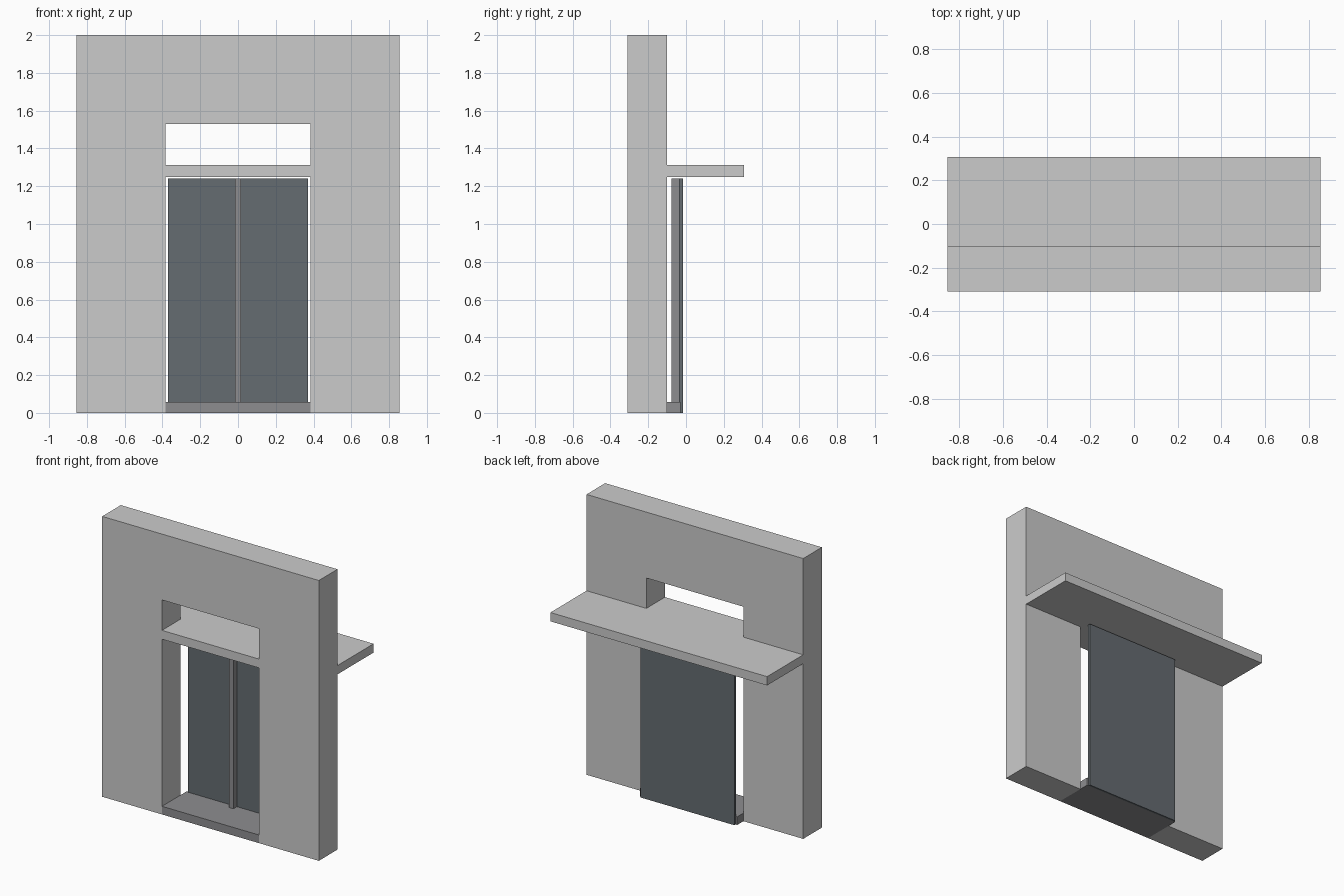
import bpy, bmesh
from mathutils import Vector

if "Cube" in bpy.data.objects:
    bpy.data.objects.remove(bpy.data.objects["Cube"])


def material(name, rgb):
    m = bpy.data.materials.new(name)
    m.diffuse_color = (*rgb, 1)
    m.use_nodes = True
    m.node_tree.nodes["Principled BSDF"].inputs["Base Color"].default_value = m.diffuse_color
    return m


def prism(name, outline, extrude, mat=None):
    """Extrude a flat 3D outline along a vector into a closed solid."""
    bm = bmesh.new()
    face = bm.faces.new([bm.verts.new(p) for p in outline])
    ext = bmesh.ops.extrude_face_region(bm, geom=[face], use_keep_orig=True)
    moved = [g for g in ext["geom"] if isinstance(g, bmesh.types.BMVert)]
    bmesh.ops.translate(bm, verts=moved, vec=Vector(extrude))
    bmesh.ops.recalc_face_normals(bm, faces=bm.faces)
    mesh = bpy.data.meshes.new(name)
    bm.to_mesh(mesh)
    bm.free()
    ob = bpy.data.objects.new(name, mesh)
    bpy.context.collection.objects.link(ob)
    if mat:
        mesh.materials.append(mat)
    return ob


def box(name, x, y, z, mat=None):
    base = [(x[0], y[0], z[0]), (x[1], y[0], z[0]),
            (x[1], y[1], z[0]), (x[0], y[1], z[0])]
    return prism(name, base, (0, 0, z[1] - z[0]), mat)


W, OPEN = 0.855, 0.383              # half widths of the wall and its opening
FRONT, REAR, EAVE = -0.31, -0.10, 0.307

steel = material("dark_steel", (0.13, 0.15, 0.165))
metal = material("grey_metal", (0.27, 0.27, 0.28))

# Wall with a tall doorway cut through to the ground
arch = [(-W, 0), (-OPEN, 0), (-OPEN, 1.53), (OPEN, 1.53),
        (OPEN, 0), (W, 0), (W, 2), (-W, 2)]
prism("wall", [(x, FRONT, z) for x, z in arch], (0, REAR - FRONT, 0))

# Canopy slab behind the wall, with a tongue filling the opening as a transom
plan = [(-OPEN, FRONT), (OPEN, FRONT), (OPEN, REAR), (W, REAR),
        (W, EAVE), (-W, EAVE), (-W, REAR), (-OPEN, REAR)]
prism("canopy", [(x, y, 1.25) for x, y in plan], (0, 0, 0.063))

# Threshold
box("door_sill", (-OPEN, OPEN), (FRONT, -0.03), (0, 0.058), metal)

# Door panel and its centre post
box("door_panel", (-0.37, 0.37), (-0.037, -0.016), (0, 1.24), steel)
box("door_post", (-0.017, 0.017), (-0.076, -0.037), (0.058, 1.24), metal)
